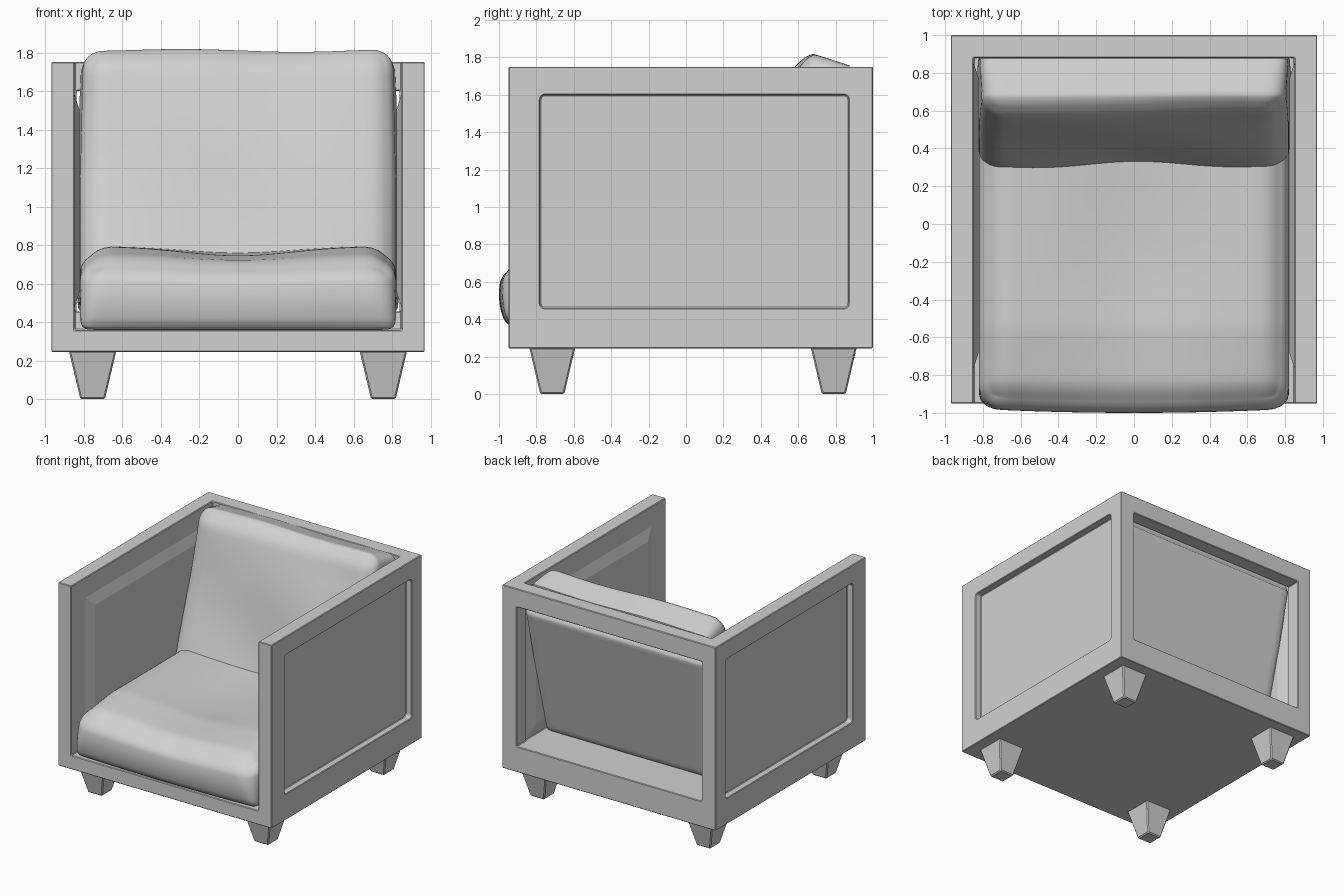
import bpy, bmesh
from math import cos, exp, pi, sin, radians
from mathutils import Vector

if "Cube" in bpy.data.objects:
    bpy.data.objects.remove(bpy.data.objects["Cube"])

grey = bpy.data.materials.new("plain grey")
grey.use_nodes = True
grey.diffuse_color = (0.64, 0.64, 0.64, 1)
grey.node_tree.nodes["Principled BSDF"].inputs["Base Color"].default_value = grey.diffuse_color


def make(name, bm):
    bmesh.ops.recalc_face_normals(bm, faces=bm.faces)
    mesh = bpy.data.meshes.new(name)
    bm.to_mesh(mesh)
    bm.free()
    mesh.materials.append(grey)
    obj = bpy.data.objects.new(name, mesh)
    bpy.context.collection.objects.link(obj)
    return obj


def box_mesh(lo, hi):
    bm = bmesh.new()
    bmesh.ops.create_cube(bm, size=1)
    for v in bm.verts:
        v.co = Vector([(a + b) / 2 + c * (b - a) for a, b, c in zip(lo, hi, v.co)])
    return bm


def chamfer(obj, width):
    mod = obj.modifiers.new("chamfered edges", "BEVEL")
    mod.width = width
    mod.segments = 1
    mod.limit_method = "ANGLE"
    mod.angle_limit = radians(40)


def smooth(obj, angle):
    bpy.ops.object.select_all(action="DESELECT")
    obj.select_set(True)
    bpy.context.view_layer.objects.active = obj
    bpy.ops.object.shade_smooth_by_angle(angle=radians(angle))


def cut(obj, name, lo, hi, round_axis=None):
    bm = box_mesh(lo, hi)
    if round_axis is not None:
        edges = [e for e in bm.edges
                 if abs((e.verts[0].co - e.verts[1].co)[round_axis]) > 0.01]
        bmesh.ops.bevel(bm, geom=edges, offset=0.025, segments=3,
                        profile=0.5, affect="EDGES")
    cutter = make(name, bm)
    cutter.hide_render = True
    cutter.hide_viewport = True
    mod = obj.modifiers.new(name, "BOOLEAN")
    mod.operation = "DIFFERENCE"
    mod.solver = "EXACT"
    mod.object = cutter


# Box frame: hollow interior, open back, recessed sides
frame = make("frame", box_mesh((-0.97, -0.95, 0.245), (0.97, 1.0, 1.75)))
cut(frame, "seat_cutter", (-0.85, -2, 0.36), (0.85, 0.6, 2))
cut(frame, "back_cutter", (-0.85, 0.5, 0.455), (0.85, 0.88, 2))
cut(frame, "opening_cutter", (-0.84, 0.8, 0.455), (0.84, 1.2, 1.6))
for side, label in ((1, "left"), (-1, "right")):
    xs = sorted((side * 0.915, side * 1.2))
    cut(frame, label + "_recess_cutter", (xs[0], -0.78, 0.46), (xs[1], 0.87, 1.6), 0)
chamfer(frame, 0.011)

# Padded panels on the inner side walls
for side, label in ((1, "left"), (-1, "right")):
    xs = sorted((side * 0.822, side * 0.855))
    bm = box_mesh((xs[0], -0.78, 0.46), (xs[1], 0.87, 1.6))
    for v in bm.verts:
        if abs(v.co.x) < 0.84:
            v.co.y += 0.1 if v.co.y < 0 else -0.1
            v.co.z += 0.1 if v.co.z < 1 else -0.1
    make(label + "_inner_panel", bm)

# Tapered legs
for x, xn in ((0.755, "left"), (-0.755, "right")):
    for y, yn in ((-0.715, "front"), (0.79, "back")):
        bm = box_mesh((x - 0.123, y - 0.123, 0), (x + 0.123, y + 0.123, 0.25))
        for v in bm.verts:
            if v.co.z < 0.1:
                v.co.x = x + (v.co.x - x) * 0.52
                v.co.y = y + (v.co.y - y) * 0.52
        chamfer(make(f"{yn}_{xn}_leg", bm), 0.008)


def cushion(name, half, axis, radii, shape):
    """Block whose edge radius changes along one axis, reshaped point by point."""
    bm = bmesh.new()
    bmesh.ops.create_cube(bm, size=2)
    bmesh.ops.subdivide_edges(bm, edges=bm.edges, cuts=40, use_grid_fill=True)
    for v in bm.verts:
        r = radii[0] + (radii[1] - radii[0]) * (v.co[axis] + 1) / 2
        p = Vector([c * h for c, h in zip(v.co, half)])
        core = Vector([max(r - h, min(h - r, c)) for c, h in zip(p, half)])
        v.co = shape(core + (p - core).normalized() * r)
    smooth(make(name, bm), 60)


def seat_shape(p):
    x, y, z = p
    # Hollow middle, crown that rolls down to the front
    top = (z + 0.205) / 0.41
    lift = 0.025 - 0.06 * exp(-(x / 0.4) ** 2) * (0.6 + 0.4 * cos(y * 3))
    lift -= 0.07 * max(0, -y - 0.35) / 0.45
    front = 0.04 * max(0, -y - 0.6) / 0.2
    y += front * ((z / 0.2) ** 2 + 0.5 * (x / 0.8) ** 2)
    return Vector((x, y - 0.2, z + 0.565 + top * lift))


def back_shape(p):
    x, y, z = p
    # Wider flat rear, two soft bulges low on the front
    t = (y + 0.2) / 0.4
    x *= 1 + 0.025 * t - 0.02 * max(0, z) / 0.7
    bulge = sin(pi * min(1, abs(x) / 0.95)) ** 2
    y -= (1 - t) * (0.03 * bulge * (0.5 - z) + 0.015 * sin(3 * x + 5 * z))
    # Lean towards the rear rail, tucked in front of it at the top
    y += 0.615 + 0.265 * z
    z += 1.13
    y = min(y, 0.96 - 0.085 * max(0, min(1, (z - 1.5) / 0.1)))
    top = max(0, (z - 1.5) / 0.3)
    z -= top * (0.3 * max(0, y - 0.68) + 0.01 * sin(3 * x + 0.8) ** 2)
    return Vector((x, y, z))


cushion("seat_cushion", (0.82, 0.8, 0.205), 2, (0.05, 0.17), seat_shape)
cushion("back_cushion", (0.815, 0.2, 0.69), 1, (0.12, 0.04), back_shape)
